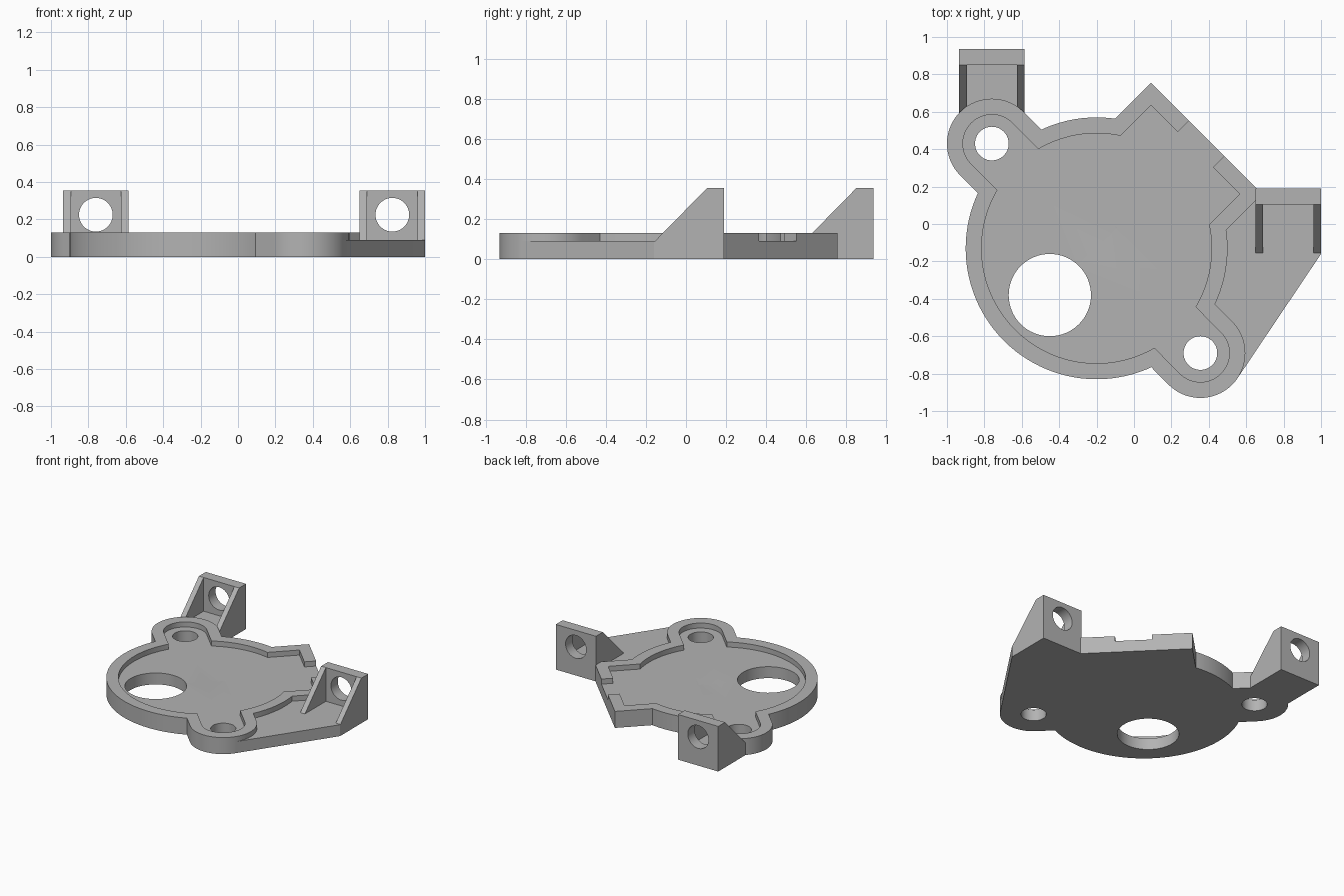
import bpy, bmesh
from math import cos, sin, pi, radians
from mathutils import Vector

if "Cube" in bpy.data.objects:
    bpy.data.objects.remove(bpy.data.objects["Cube"], do_unlink=True)

grey = bpy.data.materials.new("plain grey")
grey.use_nodes = True
colour = (0.45, 0.45, 0.45, 1)
grey.diffuse_color = colour
grey.node_tree.nodes["Principled BSDF"].inputs["Base Color"].default_value = colour

HUB = Vector((-0.2, -0.13))
LOBES = [(Vector((-0.76, 0.43)), 135), (Vector((0.355, -0.69)), -45)]
FLOOR, RIM, TOP = 0.09, 0.13, 0.355


def prism(name, points, offset):
    """Extrude a closed outline of 3D points by an offset."""
    bm = bmesh.new()
    face = bm.faces.new([bm.verts.new(p) for p in points])
    moved = bmesh.ops.extrude_face_region(bm, geom=[face])["geom"]
    bmesh.ops.translate(bm, vec=offset, verts=[v for v in moved if isinstance(v, bmesh.types.BMVert)])
    bmesh.ops.recalc_face_normals(bm, faces=bm.faces)
    mesh = bpy.data.meshes.new(name)
    bm.to_mesh(mesh)
    bm.free()
    mesh.materials.append(grey)
    obj = bpy.data.objects.new(name, mesh)
    bpy.context.collection.objects.link(obj)
    return obj


def slab(name, outline, z0, z1):
    return prism(name, [(p[0], p[1], z0) for p in outline], (0, 0, z1 - z0))


def combine(target, tool, operation):
    """Apply a boolean and discard the tool."""
    mod = target.modifiers.new(operation, "BOOLEAN")
    mod.operation, mod.solver, mod.object = operation, "EXACT", tool
    bpy.ops.object.select_all(action="DESELECT")
    bpy.context.view_layer.objects.active = target
    target.select_set(True)
    bpy.ops.object.modifier_apply(modifier=mod.name)
    bpy.data.objects.remove(tool, do_unlink=True)


def arc(centre, r, start, end, n):
    angles = [radians(start + (end - start) * i / n) for i in range(n + 1)]
    return [centre + Vector((cos(a), sin(a))) * r for a in angles]


def circle(centre, r, n=64):
    return arc(centre, r, 0, 360, n)[:-1]


def lobe(centre, r, heading):
    """Rounded arm reaching from the hub to a screw hole."""
    tip = arc(centre, r, heading - 90, heading + 90, 32)
    shift = HUB - centre
    return tip + [tip[-1] + shift, tip[0] + shift]


def diagonal_box(u0, u1, half):
    """Rectangle on the diagonal running out from the hub."""
    u, v = Vector((1, 1)).normalized(), Vector((-1, 1)).normalized()
    return [HUB + u * a + v * b for a, b in ((u0, -half), (u1, -half), (u1, half), (u0, half))]


def footprint(inset):
    return ([circle(HUB, 0.7 - inset, 112)]
            + [lobe(c, 0.24 - inset, heading) for c, heading in LOBES]
            + [diagonal_box(0, 0.831 - inset, 0.421 - inset)])


# Main body with its raised rim
first, *others = footprint(0)
body = slab("mounting_plate", first, 0, RIM)
for outline in others:
    combine(body, slab("body_part", outline, 0, RIM), "UNION")

# Low web joining the side bracket to the front lobe
web = [(0.554, -0.824), (1, -0.16), (1, 0.19), (0.65, 0.19), (0.45, 0.02), (0.355, -0.69)]
combine(body, slab("web", web, 0, FLOOR), "UNION")

# Recessed pocket and the notch through the rim
for outline in footprint(0.085) + [diagonal_box(0.6, 1, 0.133)]:
    combine(body, slab("pocket", outline, FLOOR, 0.3), "DIFFERENCE")


# Upright brackets: gussets, back wall and a round hole
def bracket(name, cx, back):
    front, wall = back - 0.345, back - 0.085
    side = [(front, 0), (back, 0), (back, TOP), (wall, TOP), (front, FLOOR)]
    part = prism(name, [(cx - 0.175, y, z) for y, z in side], (0.35, 0, 0))
    gap = [(cx + x, y) for x, y in ((-0.134, front - 0.1), (0.134, front - 0.1), (0.134, wall), (-0.134, wall))]
    combine(part, slab("gap", gap, FLOOR, 0.5), "DIFFERENCE")
    ring = [(p.x, back - 0.2, p.y) for p in circle(Vector((cx, 0.225)), 0.09)]
    combine(part, prism("bore", ring, (0, 0.4, 0)), "DIFFERENCE")
    return part


for name, cx, back in (("rear_bracket", -0.76, 0.935), ("side_bracket", 0.825, 0.19)):
    combine(body, bracket(name, cx, back), "UNION")

# Screw holes and the large opening
holes = [(c, 0.09) for c, _ in LOBES] + [(Vector((-0.45, -0.38)), 0.22)]
for centre, r in holes:
    combine(body, slab("hole", circle(centre, r), -0.1, 0.3), "DIFFERENCE")

bpy.ops.object.shade_smooth_by_angle(angle=radians(30))
